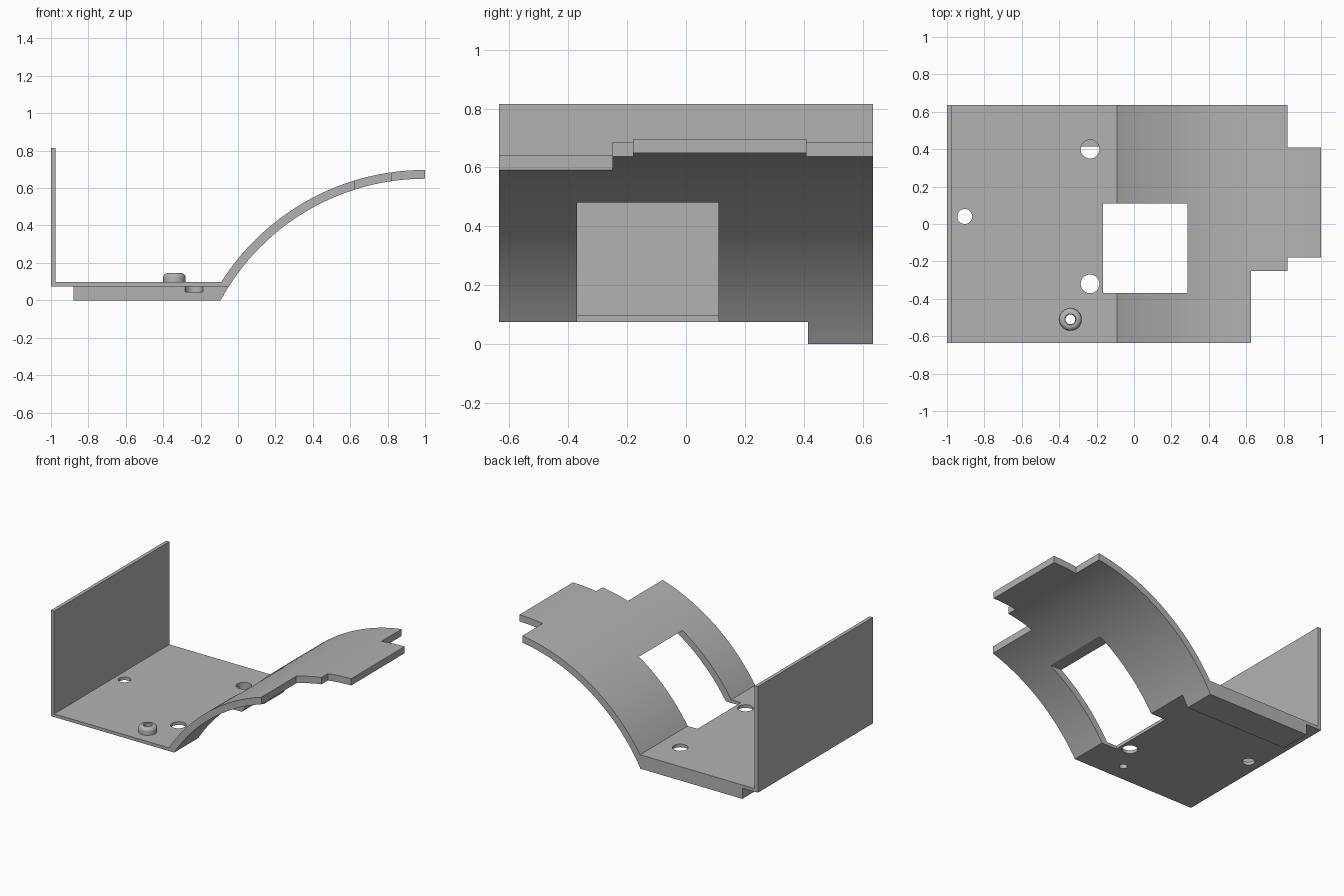
import bpy, bmesh
from math import sin, cos, pi, asin, radians, sqrt

cube = bpy.data.objects.get("Cube")
if cube:
    bpy.data.objects.remove(cube, do_unlink=True)

grey = bpy.data.materials.new("plain grey")
grey.use_nodes = True
colour = (0.45, 0.45, 0.45, 1)
grey.diffuse_color = colour
grey.node_tree.nodes["Principled BSDF"].inputs["Base Color"].default_value = colour

FRONT, BACK = -0.635, 0.635
UNDER, FLOOR = 0.075, 0.097
CX, CZ, R_OUT, R_IN = 1.0, -0.593, 1.29, 1.243


def finish(name, bm):
    bmesh.ops.recalc_face_normals(bm, faces=bm.faces)
    mesh = bpy.data.meshes.new(name)
    bm.to_mesh(mesh)
    bm.free()
    mesh.materials.append(grey)
    ob = bpy.data.objects.new(name, mesh)
    bpy.context.collection.objects.link(ob)
    return ob


def extrude(name, profile, y0, y1):
    """Extrude an x-z outline along y."""
    bm = bmesh.new()
    face = bm.faces.new([bm.verts.new((x, y0, z)) for x, z in profile])
    new = bmesh.ops.extrude_face_region(bm, geom=[face])["geom"]
    verts = [v for v in new if isinstance(v, bmesh.types.BMVert)]
    bmesh.ops.translate(bm, verts=verts, vec=(0, y1 - y0, 0))
    return finish(name, bm)


def box(name, x0, x1, y0, y1, z0, z1):
    return extrude(name, [(x0, z0), (x1, z0), (x1, z1), (x0, z1)], y0, y1)


def lathe(name, profile, x, y, closed=True):
    """Spin a closed radius-height outline about an upright axis."""
    bm = bmesh.new()
    steps = 48
    rings = [[bm.verts.new((x + r * cos(2 * pi * i / steps),
                            y + r * sin(2 * pi * i / steps), z))
              for r, z in profile] for i in range(steps)]
    n = len(profile)
    for i in range(steps):
        a, b = rings[i], rings[(i + 1) % steps]
        for j in range(n if closed else n - 1):
            k = (j + 1) % n
            bm.faces.new((a[j], b[j], b[k], a[k]))
    if not closed:
        bm.faces.new([r[0] for r in rings])
        bm.faces.new([r[-1] for r in rings])
    return finish(name, bm)


def hole(x, y, r, z0, z1=0.2):
    return lathe("hole_cutter", [(r, z0), (r, z1)], x, y, closed=False)


def arc(radius, z_start, z_end, steps):
    """Points on the cover's circle, left of its centre, between two heights."""
    a0, a1 = (asin(min(1, (z - CZ) / radius)) for z in (z_start, z_end))
    angles = [a0 + (a1 - a0) * i / steps for i in range(steps + 1)]
    return [(CX - radius * cos(a), CZ + radius * sin(a)) for a in angles]


def cut(ob, cutters):
    bpy.context.view_layer.objects.active = ob
    for c in cutters:
        mod = ob.modifiers.new("cut", 'BOOLEAN')
        mod.operation, mod.solver, mod.object = 'DIFFERENCE', 'EXACT', c
        bpy.ops.object.modifier_apply(modifier=mod.name)


# Main parts
end_wall = box("end_wall", -1, -0.975, FRONT, BACK, UNDER, 0.815)
base_plate = box("base_plate", -0.975, -0.09, FRONT, BACK, UNDER, FLOOR)
curved_cover = extrude("curved_cover",
                       arc(R_OUT, FLOOR, CZ + R_OUT, 56)
                       + arc(R_IN, CZ + R_IN, UNDER, 56) + [(-0.09, UNDER)],
                       FRONT, BACK)
side_rail = extrude("side_rail",
                    [(-0.88, 0), (-0.88, UNDER)] + arc(R_IN, UNDER, 0, 6),
                    0.415, BACK)

# Hollow post with a rounded rim
px, py = -0.34, -0.51
rim = [(0.037 + 0.023 * cos(t * pi / 12), 0.122 + 0.023 * sin(t * pi / 12))
       for t in range(7)]
hollow_post = lathe("hollow_post",
                    [(0.026, FLOOR), (0.06, FLOOR)] + rim
                    + [(0.03, 0.145), (0.026, 0.14)], px, py)

# Openings: window, screw holes and stepped cover corners
window = box("window_cutter", -0.165, 0.6, -0.37, 0.11, -0.2, 0.481)
mount_holes = [hole(-0.235, 0.40, 0.05, 0.045), hole(-0.235, -0.32, 0.05, 0.045)]
plate_holes = [hole(-0.905, 0.04, 0.04, 0), hole(px, py, 0.026, 0)]
steps = [box("step_cutter", 0.625, 1.2, -1, -0.25, 0.2, 1),
         box("step_cutter", 0.82, 1.2, -0.6, -0.18, 0.2, 1),
         box("step_cutter", 0.82, 1.2, 0.41, 1, 0.2, 1)]

cut(base_plate, [window] + mount_holes + plate_holes)
cut(curved_cover, [window] + steps)
cut(side_rail, mount_holes[:1])
for c in [window] + mount_holes + plate_holes + steps:
    bpy.data.objects.remove(c, do_unlink=True)

# Smooth the curves, keep the edges sharp
bpy.ops.object.select_all(action='DESELECT')
for ob in (end_wall, base_plate, curved_cover, side_rail, hollow_post):
    ob.select_set(True)
bpy.context.view_layer.objects.active = base_plate
bpy.ops.object.shade_smooth_by_angle(angle=radians(30))
